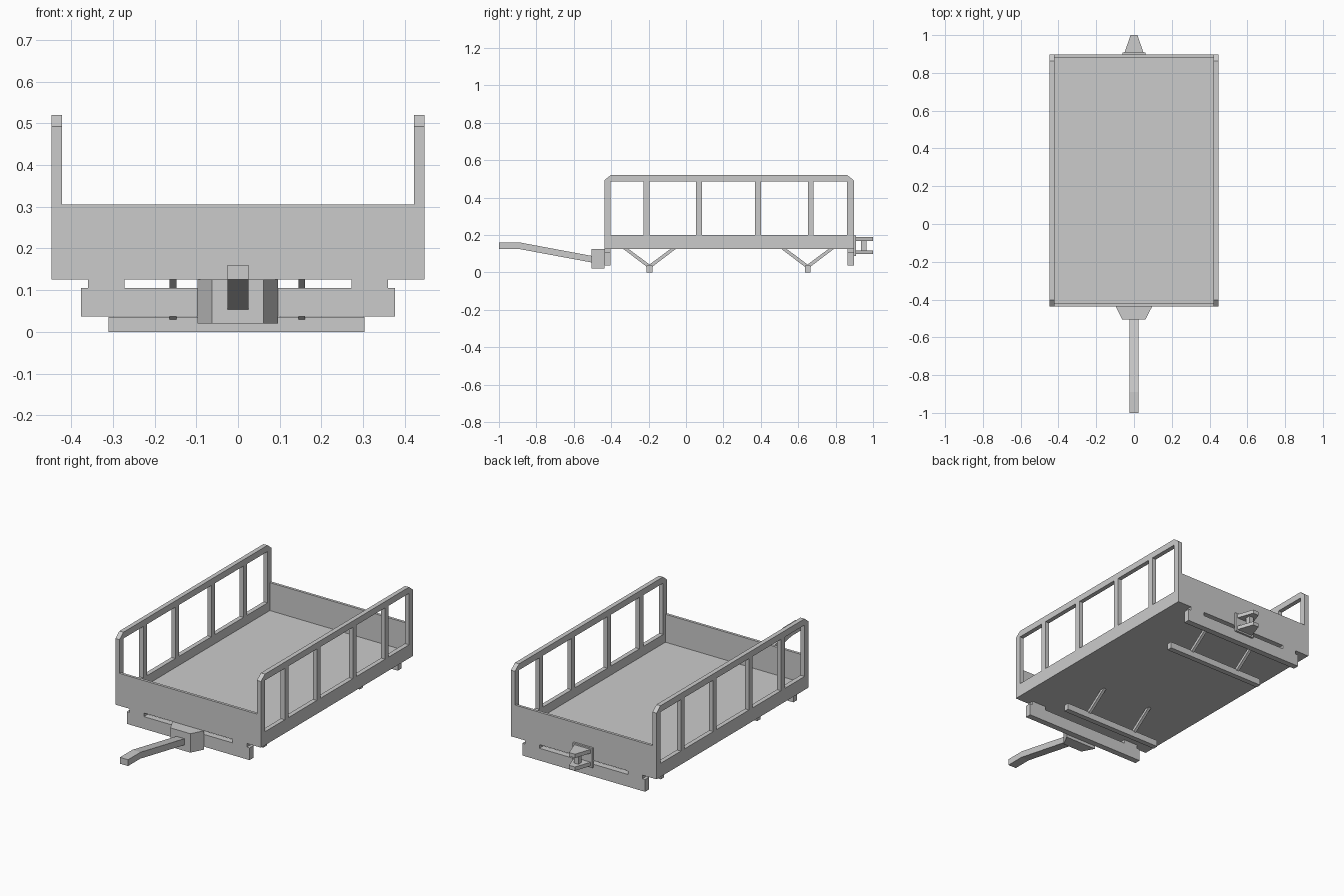
import bpy
import bmesh
from mathutils import Vector

if "Cube" in bpy.data.objects:
    bpy.data.objects.remove(bpy.data.objects["Cube"])


def prism(name, loops, axis, lo, hi):
    """Extrude 2D loops (outline first, then holes) along an axis.
    The 2D coordinates are the two remaining axes in x, y, z order."""
    bm = bmesh.new()
    edges = []
    for loop in loops:
        verts = []
        for a, b in loop:
            co = [a, b]
            co.insert(axis, lo)
            verts.append(bm.verts.new(co))
        for i, v in enumerate(verts):
            edges.append(bm.edges.new((v, verts[(i + 1) % len(verts)])))
    bmesh.ops.triangle_fill(bm, edges=edges, use_beauty=True)
    ext = bmesh.ops.extrude_face_region(bm, geom=bm.faces[:], use_keep_orig=True)
    move = Vector((0, 0, 0))
    move[axis] = hi - lo
    bmesh.ops.translate(bm, vec=move,
                        verts=[g for g in ext["geom"] if isinstance(g, bmesh.types.BMVert)])
    bmesh.ops.recalc_face_normals(bm, faces=bm.faces[:])
    mesh = bpy.data.meshes.new(name)
    bm.to_mesh(mesh)
    bm.free()
    ob = bpy.data.objects.new(name, mesh)
    bpy.context.collection.objects.link(ob)
    return ob


def rect(a0, a1, b0, b1):
    return [(a0, b0), (a1, b0), (a1, b1), (a0, b1)]


def box(name, x0, x1, y0, y1, z0, z1):
    return prism(name, [rect(x0, x1, y0, y1)], 2, z0, z1)


F, R = -0.437, 0.897      # front and rear ends of the bed
W, T = 0.447, 0.025       # half width and side thickness
X, Y, Z = 0, 1, 2

# Side walls with windows and chamfered top corners
outline = [(F, 0.125), (R, 0.125), (R, 0.492), (R - 0.035, 0.52),
           (F + 0.035, 0.52), (F, 0.492)]
windows = [(-0.403, -0.228), (-0.194, 0.053), (0.086, 0.369),
           (0.400, 0.652), (0.683, 0.862)]
loops = [outline] + [rect(a, b, 0.2, 0.485) for a, b in windows]
for side, x in (("left", -W), ("right", W - T)):
    prism(side + "_side_wall", loops, X, x, x + T)

# Bed floor
box("bed_floor", -W + T, W - T, F + 0.015, R - 0.015, 0.125, 0.15)

# End walls, with bumper beams hung on short tabs
for end, y, s in (("front", F, 1), ("rear", R, -1)):
    prism(end + "_wall", [rect(-W + T, W - T, 0.125, 0.305)], Y, y, y + s * 0.015)
    bumper = [(-0.377, 0.037), (0.377, 0.037), (0.377, 0.105), (0.36, 0.105),
              (0.36, 0.125), (0.272, 0.125), (0.272, 0.105), (-0.272, 0.105),
              (-0.272, 0.125), (-0.36, 0.125), (-0.36, 0.105), (-0.377, 0.105)]
    prism(end + "_bumper", [bumper], Y, y, y + s * 0.034)

# Axle bars on V struts
for end, y in (("front", -0.195), ("rear", 0.65)):
    box(end + "_axle_bar", -0.311, 0.303, y - 0.015, y + 0.015, 0, 0.036)
    v_shape = [(y - 0.14, 0.125), (y - 0.015, 0.03), (y + 0.015, 0.03),
               (y + 0.14, 0.125), (y + 0.112, 0.125), (y, 0.042),
               (y - 0.112, 0.125)]
    for side, x in (("left", -0.164), ("right", 0.145)):
        prism(f"{end}_{side}_strut", [v_shape], X, x, x + 0.016)

# Drawbar and its tapered mount
prism("drawbar_mount", [[(-0.097, F), (0.096, F), (0.061, -0.505), (-0.062, -0.505)]],
      Z, 0.02, 0.125)
prism("drawbar", [[(-1, 0.125), (-1, 0.16), (-0.89, 0.16), (-0.505, 0.088),
                   (-0.505, 0.053), (-0.893, 0.125)]], X, -0.025, 0.025)

# Rear coupling: plate, two tapered jaws and a pin
box("coupling_plate", -0.06, 0.06, R, 0.908, 0.088, 0.197)
for name, z in (("upper_jaw", 0.168), ("lower_jaw", 0.097)):
    prism(name, [[(-0.05, 0.908), (0.05, 0.908), (0.018, 1), (-0.018, 1)]],
          Z, z, z + 0.021)
box("coupling_pin", -0.014, 0.014, 0.936, 0.964, 0.118, 0.168)
